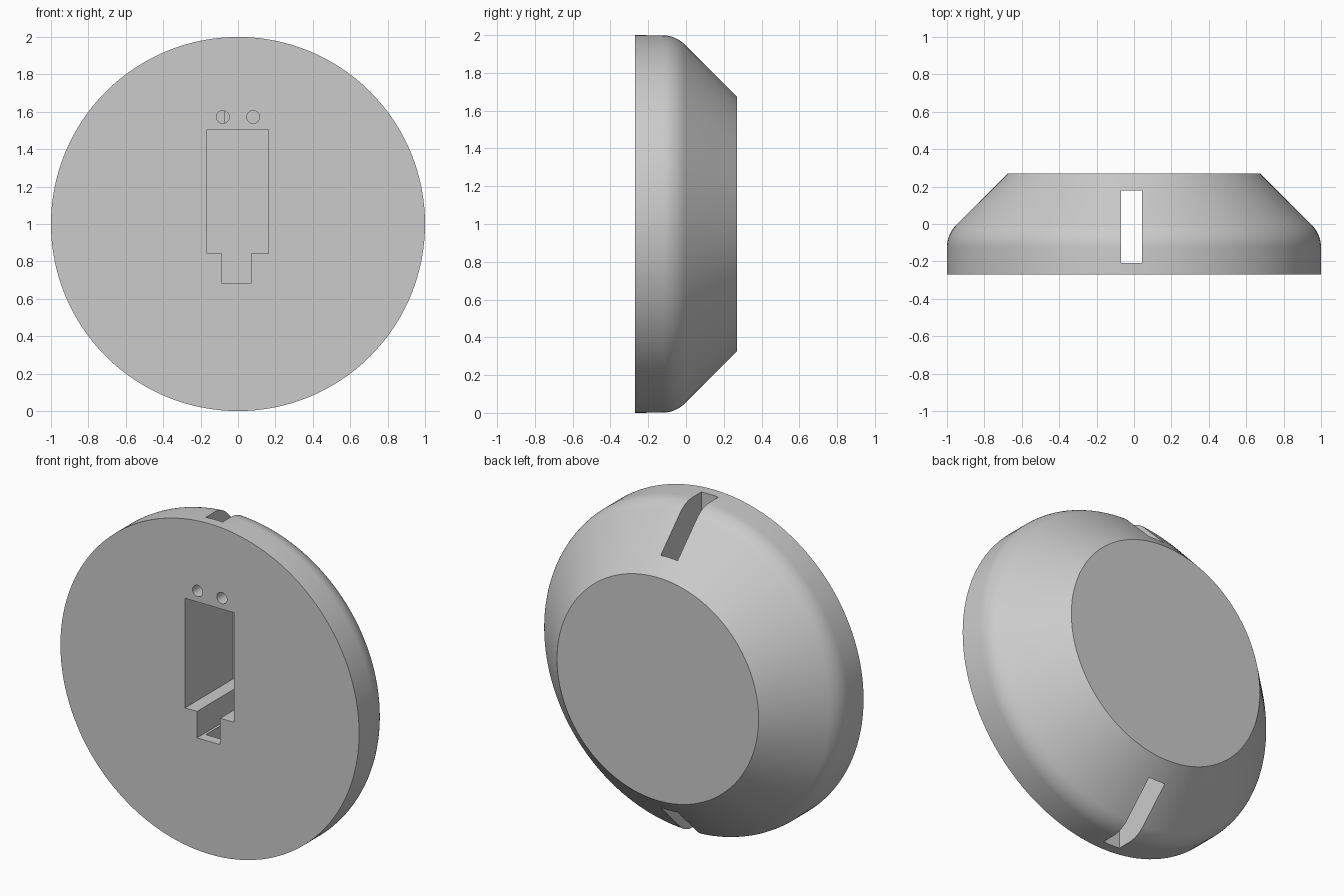
import bpy, bmesh, math
from mathutils import Matrix, Vector

cube = bpy.data.objects.get("Cube")
if cube:
    bpy.data.objects.remove(cube, do_unlink=True)

FRONT, BACK = -0.27, 0.27
CENTRE_Z = 1.0

grey = bpy.data.materials.new("plain_grey")
grey.use_nodes = True
grey.diffuse_color = (0.6, 0.6, 0.6, 1)
grey.node_tree.nodes["Principled BSDF"].inputs["Base Color"].default_value = (0.6, 0.6, 0.6, 1)


def make_object(name, bm):
    bmesh.ops.recalc_face_normals(bm, faces=bm.faces[:])
    mesh = bpy.data.meshes.new(name)
    bm.to_mesh(mesh)
    bm.free()
    mesh.materials.append(grey)
    obj = bpy.data.objects.new(name, mesh)
    bpy.context.collection.objects.link(obj)
    return obj


def prism(name, outline, y0, y1):
    """Extrude an (x, z) outline from y0 to y1."""
    bm = bmesh.new()
    face = bm.faces.new([bm.verts.new((x, y0, z)) for x, z in outline])
    ext = bmesh.ops.extrude_face_region(bm, geom=[face])["geom"]
    verts = [v for v in ext if isinstance(v, bmesh.types.BMVert)]
    bmesh.ops.translate(bm, verts=verts, vec=(0, y1 - y0, 0))
    return make_object(name, bm)


# Round body: straight rim, rounded shoulder, 45 degree cone, flat back
fillet = 0.17
corner_y = -0.055
start_y = corner_y - fillet * math.tan(math.radians(22.5))
profile = [(1.0, FRONT)]
for i in range(9):
    a = math.radians(45 * i / 8)
    profile.append((1 - fillet + fillet * math.cos(a), start_y + fillet * math.sin(a)))
profile.append((0.675, BACK))

bm = bmesh.new()
verts = [bm.verts.new((0, y, r)) for r, y in profile]
edges = [bm.edges.new(pair) for pair in zip(verts, verts[1:])]
bmesh.ops.spin(bm, geom=verts + edges, cent=(0, 0, 0), axis=(0, 1, 0),
               angle=math.tau, steps=128, use_merge=True)
bmesh.ops.remove_doubles(bm, verts=bm.verts[:], dist=0.0001)
bmesh.ops.holes_fill(bm, edges=[e for e in bm.edges if e.is_boundary], sides=0)
bmesh.ops.translate(bm, verts=bm.verts[:], vec=(0, 0, CENTRE_Z))
body = make_object("round_body", bm)

# Cutters: stepped front pocket, vertical through slot, two small holes
pocket = [(-0.165, 1.505), (-0.165, 0.842), (-0.085, 0.842), (-0.085, 0.682),
          (0.07, 0.682), (0.07, 0.842), (0.163, 0.842), (0.163, 1.505)]
slot = [(-0.07, -0.1), (0.043, -0.1), (0.043, 2.1), (-0.07, 2.1)]
cutters = [prism("pocket_cutter", pocket, FRONT - 0.1, 0.19),
           prism("slot_cutter", slot, -0.208, 0.18)]
for side, x in (("right", -0.081), ("left", 0.081)):
    circle = [(x + 0.034 * math.cos(math.tau * i / 32),
               1.572 + 0.034 * math.sin(math.tau * i / 32)) for i in range(32)]
    cutters.append(prism(side + "_hole_cutter", circle, FRONT - 0.1, -0.02))

bpy.ops.object.select_all(action="DESELECT")
bpy.context.view_layer.objects.active = body
body.select_set(True)
for cutter in cutters:
    cutter.hide_render = True
    mod = body.modifiers.new(cutter.name, "BOOLEAN")
    mod.operation = "DIFFERENCE"
    mod.solver = "EXACT"
    mod.object = cutter
    bpy.ops.object.modifier_apply(modifier=mod.name)
    bpy.data.objects.remove(cutter, do_unlink=True)

bpy.ops.object.shade_smooth_by_angle(angle=math.radians(30))
